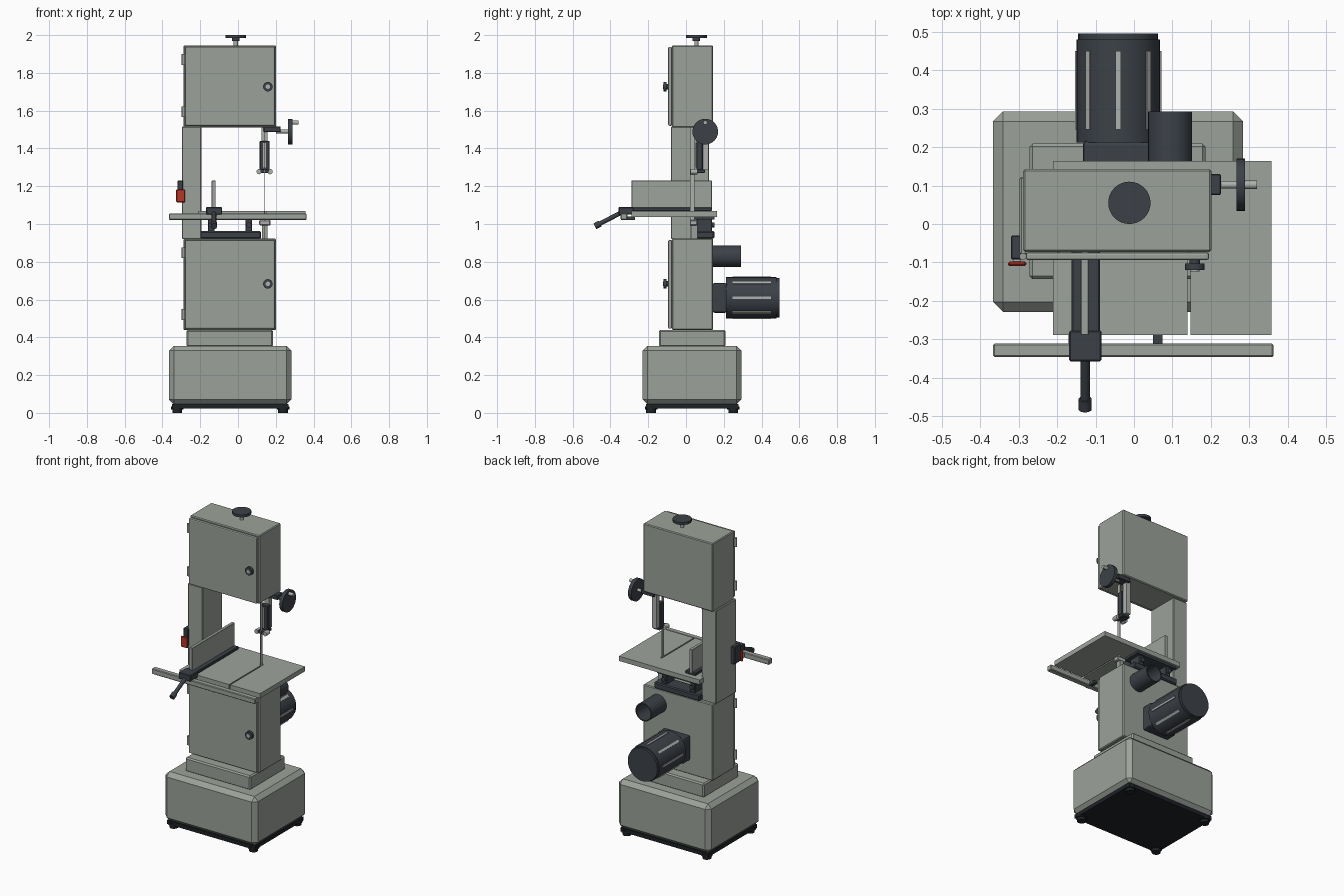
import bpy, bmesh, math
from mathutils import Vector

if "Cube" in bpy.data.objects:
    bpy.data.objects.remove(bpy.data.objects["Cube"])


def mat(name, r, g, b):
    m = bpy.data.materials.new(name)
    m.diffuse_color = (r, g, b, 1)
    m.use_nodes = True
    m.node_tree.nodes["Principled BSDF"].inputs["Base Color"].default_value = m.diffuse_color
    return m


GREY = mat("painted_grey", .33, .36, .32)
IRON = mat("table_iron", .34, .37, .335)
DARK = mat("dark_slate", .045, .053, .064)
BLACK = mat("black_rubber", .013, .016, .019)
STEEL = mat("bright_steel", .42, .44, .42)
RED = mat("switch_red", .48, .035, .02)


def finish(name, bm, m, bevel=0, seg=1, smooth=False):
    me = bpy.data.meshes.new(name)
    if bevel:
        bmesh.ops.bevel(bm, geom=bm.edges[:], offset=bevel, segments=seg,
                        profile=.5, affect='EDGES')
    bmesh.ops.recalc_face_normals(bm, faces=bm.faces[:])
    bm.to_mesh(me)
    bm.free()
    ob = bpy.data.objects.new(name, me)
    bpy.context.collection.objects.link(ob)
    me.materials.append(m)
    if smooth:
        bpy.ops.object.select_all(action='DESELECT')
        ob.select_set(True)
        bpy.context.view_layer.objects.active = ob
        bpy.ops.object.shade_smooth_by_angle(angle=math.radians(35))
    return ob


def box(name, x, y, z, m, bevel=0, seg=1):
    bm = bmesh.new()
    bmesh.ops.create_cube(bm, size=1)
    for v in bm.verts:
        v.co = [(a + b) / 2 + c * (b - a) for (a, b), c in zip((x, y, z), v.co)]
    return finish(name, bm, m, bevel, seg)


def rod(name, a, b, r, m, n=32, r2=None):
    a, b = Vector(a), Vector(b)
    bm = bmesh.new()
    bmesh.ops.create_cone(bm, cap_ends=True, segments=n, radius1=r,
                          radius2=r if r2 is None else r2, depth=(b - a).length)
    q = (b - a).to_track_quat('Z', 'Y')
    for v in bm.verts:
        v.co = q @ v.co + (a + b) / 2
    return finish(name, bm, m, smooth=True)


# base, plinth and feet
box("base", (-.366, .283), (-.229, .293), (.045, .355), GREY, .026)
box("base_plate", (-.35, .267), (-.213, .277), (.022, .046), BLACK)
for fx in (-.322, .239):
    for fy in (-.185, .25):
        rod("foot", (fx, fy, 0), (fx, fy, .024), .026, BLACK, 20)
        rod("foot_collar", (fx, fy, .018), (fx, fy, .034), .033, BLACK, 20)
box("plinth", (-.272, .186), (-.143, .209), (.35, .44), GREY, .008)

# wheel cabinets with doors, hinges and knobs
for label, z0, z1, knob in (("lower", .438, .923, .683), ("upper", 1.512, 1.946, 1.727)):
    box(label + "_cabinet", (-.288, .201), (-.073, .143), (z0, z1), GREY, .005)
    box(label + "_door", (-.281, .195), (-.094, -.074), (z0 + .008, z1 - .008), GREY, .006, 2)
    for hz in (z0 + .083, z1 - .075):
        rod(label + "_hinge", (-.289, -.084, hz - .028), (-.289, -.084, hz + .028), .009, GREY, 16)
    rod(label + "_knob_stem", (.158, -.09, knob), (.158, -.105, knob), .014, DARK, 20)
    rod(label + "_knob", (.158, -.103, knob), (.158, -.12, knob), .025, DARK, 24)
    rod(label + "_knob_centre", (.158, -.119, knob), (.158, -.123, knob), .012, STEEL, 20)

# column
box("column", (-.297, -.194), (-.08, .122), (.92, 1.515), GREY, .004)

# tension handwheel
rod("tension_screw", (-.012, .055, 1.94), (-.012, .055, 1.988), .011, STEEL, 16)
rod("tension_hub", (-.012, .055, 1.97), (-.012, .055, 1.986), .02, DARK, 20)
rod("tension_wheel", (-.012, .055, 1.984), (-.012, .055, 2), .055, DARK, 32)

# table with blade slot
TZ = (1.038, 1.068)
box("table_left", (-.21, .139), (-.289, .164), TZ, IRON)
box("table_right", (.147, .357), (-.289, .164), TZ, IRON)
box("table_bridge", (.139, .147), (.045, .164), TZ, IRON)
box("table_rib", (-.19, .1), (.03, .15), (1.025, 1.039), DARK)
box("fence_rail", (-.366, .363), (-.346, -.311), (1.022, 1.056), IRON, .004)
box("rail_bracket", (.05, .074), (-.345, -.27), (1.022, 1.04), DARK)
box("rail_bracket_left", (-.17, -.146), (-.33, -.27), (1.022, 1.04), DARK)

# trunnion
box("trunnion_base", (-.2, .122), (.05, .15), (.922, .962), DARK, .006)
for tx in (-.142, .057):
    box("trunnion_arm", (tx - .018, tx + .018), (.056, .138), (.96, 1.03), DARK, .004)
    rod("trunnion_bolt", (tx, .04, .995), (tx, .15, .995), .014, DARK, 16)

# rip fence with clamp and handle
box("fence_plate", (-.139, -.118), (-.289, .137), (1.082, 1.23), IRON, .002)
box("fence_foot", (-.162, -.089), (-.29, .137), (1.069, 1.087), DARK, .003)
box("fence_clamp", (-.169, -.084), (-.357, -.277), (1.05, 1.09), DARK, .004)
rod("clamp_handle", (-.127, -.34, 1.062), (-.127, -.465, .997), .012, DARK, 16)
rod("clamp_grip", (-.127, -.455, 1.002), (-.127, -.482, .988), .017, DARK, 16)

# blade and guides
box("blade", (.139, .143), (.022, .044), (.92, 1.515), STEEL)
box("lower_guide_post", (.128, .156), (.03, .06), (.92, .995), GREY)
box("lower_guide", (.112, .172), (.02, .06), (.993, 1.02), STEEL, .004)
box("guide_post", (.125, .157), (.088, .118), (1.285, 1.515), STEEL)
box("blade_guard", (.114, .168), (.055, .09), (1.285, 1.44), DARK, .004)
box("guard_slot", (.133, .149), (.05, .056), (1.3, 1.43), STEEL)
box("upper_guide", (.115, .167), (.025, .1), (1.27, 1.288), DARK, .003)
for gx in (.112, .17):
    rod("guide_knob", (gx, .025, 1.277), (gx, .06, 1.277), .014, STEEL, 16)

# guide height handwheel
box("guide_bracket", (.135, .226), (.075, .13), (1.487, 1.516), DARK, .003)
rod("guide_shaft", (.2, .102, 1.49), (.27, .102, 1.49), .01, STEEL, 16)
rod("guide_wheel", (.266, .102, 1.489), (.289, .102, 1.489), .068, DARK, 32)
rod("guide_crank", (.285, .102, 1.537), (.32, .102, 1.537), .011, STEEL, 16)

# switch
box("switch_box", (-.32, -.29), (-.092, -.03), (1.12, 1.23), DARK, .003)
box("switch_neck", (-.314, -.294), (-.1, -.09), (1.14, 1.17), STEEL)
box("switch_paddle", (-.328, -.28), (-.109, -.098), (1.115, 1.183), RED, .004)

# motor with cooling ribs
MX, MZ = -.041, .61
box("motor_mount", (-.133, .053), (.14, .218), (.53, .688), DARK, .012, 2)
rod("motor_body", (MX, .212, MZ), (MX, .48, MZ), .109, DARK, 32)
rod("motor_cap", (MX, .478, MZ), (MX, .495, MZ), .104, DARK, 32)
for i in range(8):
    rib = box("motor_rib", (-.007, .007), (.245, .45), (.1, .113), STEEL)
    rib.location = (MX, 0, MZ)
    rib.rotation_euler.y = i * math.pi / 4

# hollow dust port
bm = bmesh.new()
N = 32
rings = []
for r, y in ((.057, .14), (.057, .292), (.05, .292), (.05, .145)):
    rings.append([bm.verts.new((.094 + r * math.cos(2 * math.pi * i / N), y,
                                .83 + r * math.sin(2 * math.pi * i / N))) for i in range(N)])
for a, b in zip(rings, rings[1:]):
    for i in range(N):
        bm.faces.new((a[i], a[(i + 1) % N], b[(i + 1) % N], b[i]))
bm.faces.new(rings[0])
bm.faces.new(rings[-1])
finish("dust_port", bm, DARK, smooth=True)
